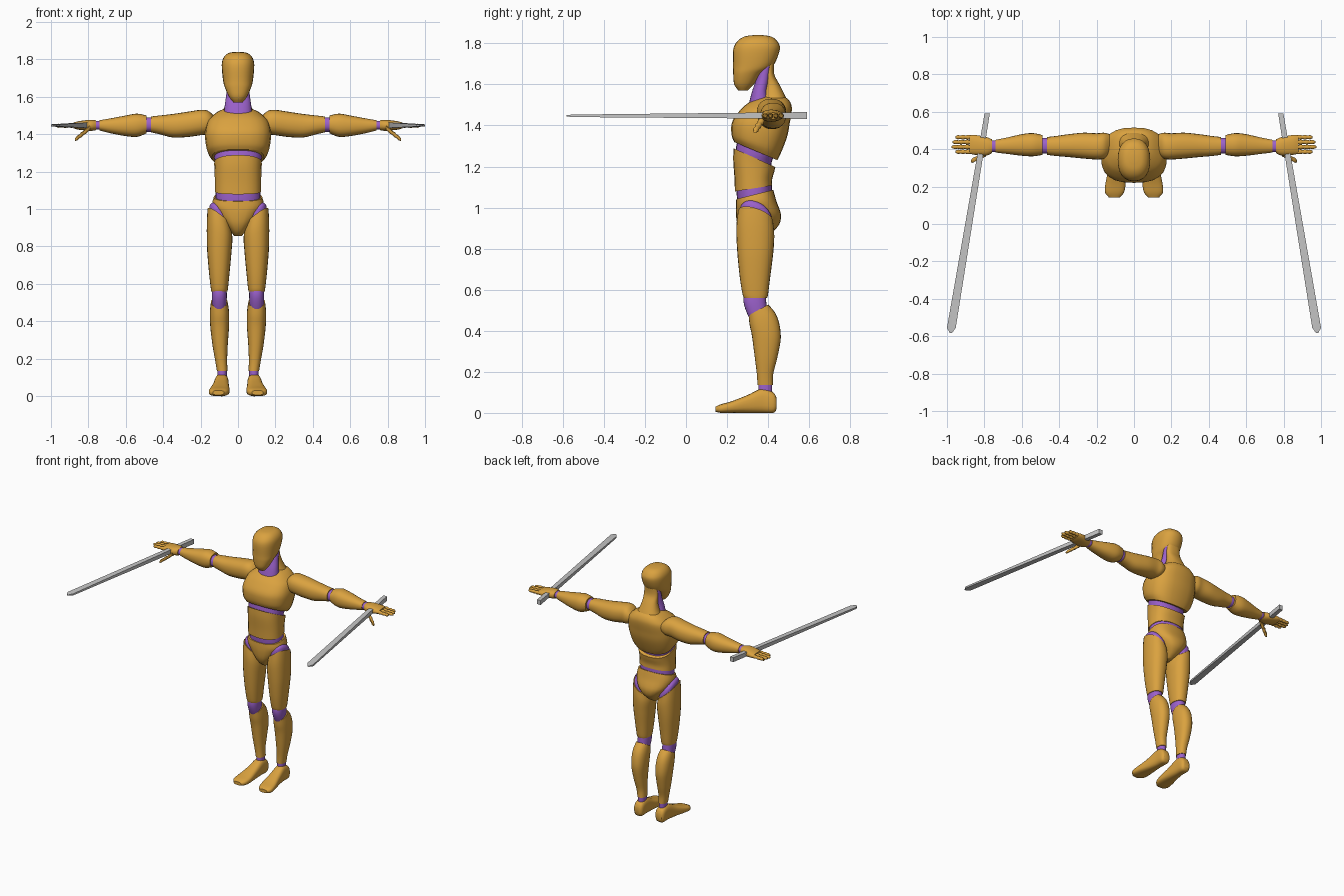
import bpy, bmesh, math

default = bpy.data.objects.get("Cube")
if default:
    bpy.data.objects.remove(default, do_unlink=True)


def material(name, colour):
    mat = bpy.data.materials.new(name)
    mat.use_nodes = True
    mat.diffuse_color = colour
    mat.node_tree.nodes["Principled BSDF"].inputs["Base Color"].default_value = colour
    return mat


SHELL = material("ochre shell", (.70, .36, .05, 1))
JOINT = material("violet joint", (.33, .12, .60, 1))
STEEL = material("light grey steel", (.57, .57, .57, 1))
parts = []


def smooth_sections(sections, steps):
    """Catmull-Rom interpolation between neighbouring cross-sections."""
    last = len(sections) - 1
    result = []
    for i in range(last):
        a, b = sections[max(i - 1, 0)], sections[i]
        c, d = sections[i + 1], sections[min(i + 2, last)]
        for k in range(steps):
            t = k / steps
            result.append([q + t * ((r - p) / 2 + t * (p - 2.5 * q + 2 * r - s / 2
                           + t * (1.5 * (q - r) + (s - p) / 2)))
                           for p, q, r, s in zip(a, b, c, d)])
    return result + [sections[-1]]


def superellipse(angle, power):
    c, s = math.cos(angle), math.sin(angle)
    return (math.copysign(abs(c) ** (2 / power), c),
            math.copysign(abs(s) ** (2 / power), s))


def loft(name, mat, axis, sections, side=1, power=2.3, sides=24, steps=4, warp=None):
    """Skin sections given as (position, low a, high a, low b, high b)."""
    bm = bmesh.new()
    if sides == 4:
        outline = [(1, 1), (-1, 1), (-1, -1), (1, -1)]
    else:
        outline = [superellipse(math.tau * k / sides, power) for k in range(sides)]
    rings = []
    for t, a0, a1, b0, b1 in smooth_sections(sections, steps):
        ring = []
        for u, v in outline:
            a = (a0 + a1 + u * (a1 - a0)) / 2
            b = (b0 + b1 + v * (b1 - b0)) / 2
            x, y, z = {"X": (t, a, b), "Y": (a, t, b), "Z": (a, b, t)}[axis]
            if warp:
                z += warp(x, y, z)
            ring.append(bm.verts.new((x * side, y, z)))
        rings.append(ring)
    for low, high in zip(rings, rings[1:]):
        for k in range(len(low)):
            j = (k + 1) % len(low)
            bm.faces.new((low[k], low[j], high[j], high[k]))
    bm.faces.new(rings[0])
    bm.faces.new(rings[-1])
    bmesh.ops.recalc_face_normals(bm, faces=bm.faces)
    mesh = bpy.data.meshes.new(name)
    bm.to_mesh(mesh)
    bm.free()
    mesh.materials.append(mat)
    obj = bpy.data.objects.new(name, mesh)
    bpy.context.collection.objects.link(obj)
    parts.append(obj)


def trunk(name, mat, sections, **options):
    """Upright central part from (height, half width, front, back)."""
    loft(name, mat, "Z", [(z, -w, w, f, b) for z, w, f, b in sections], **options)


def fade(value, start, end):
    return min(max((value - start) / (end - start), 0), 1)


# Slanted rims of the body shells
def chest_rim(x, y, z):
    return .42 * (.34 - y) * fade(z, 1.4, 1.275)


def belly_rims(x, y, z):
    w = fade(z, 1.09, 1.24)
    return (.45 * w - .18 * (1 - w)) * (.34 - y)


def pelvis_rim(x, y, z):
    return .25 * (y - .34) * fade(z, .98, 1.06)


def hip_slant(x, y, z):
    return (.75 * (x - .1) - .3 * (y - .34)) * fade(z, .78, .94)


def shin_rim(x, y, z):
    return .55 * (y - .35) * fade(z, .38, .5)


# Head and neck
trunk("head", SHELL, [
    (1.57, .025, .255, .30), (1.6, .048, .235, .33), (1.65, .07, .23, .37),
    (1.69, .08, .23, .425), (1.77, .087, .23, .457), (1.81, .077, .25, .445),
    (1.833, .052, .285, .415), (1.84, .02, .33, .37)])
trunk("neck", JOINT, [
    (1.48, .08, .30, .42), (1.56, .07, .32, .40), (1.62, .062, .34, .41),
    (1.69, .06, .36, .42)])
trunk("nape", SHELL, [
    (1.48, .11, .37, .51), (1.54, .075, .37, .485), (1.6, .056, .38, .455),
    (1.65, .054, .38, .43), (1.71, .05, .38, .43)])

# Torso shells over the inner core
trunk("chest", SHELL, [
    (1.275, .14, .235, .445), (1.31, .163, .224, .465), (1.37, .175, .22, .495),
    (1.42, .175, .226, .507), (1.47, .162, .26, .515), (1.5, .135, .29, .513),
    (1.525, .10, .33, .50), (1.54, .06, .36, .48)], power=2.6, warp=chest_rim)
trunk("torso_core", JOINT, [
    (1.0, .115, .255, .42), (1.06, .121, .247, .42), (1.2, .116, .245, .415),
    (1.26, .126, .24, .43), (1.33, .13, .25, .44)])
trunk("belly", SHELL, [
    (1.095, .124, .238, .42), (1.14, .124, .236, .42), (1.2, .125, .23, .43),
    (1.24, .128, .232, .435)], power=2.5, warp=belly_rims)
trunk("pelvis", SHELL, [
    (1.065, .13, .245, .425), (1.02, .137, .243, .44), (.97, .115, .243, .462),
    (.92, .075, .25, .455), (.88, .04, .27, .42), (.855, .02, .30, .38)],
    power=2.5, warp=pelvis_rim)


def build_leg(side, label):
    def limb(name, mat, sections, axis="Z", **options):
        loft(label + "_" + name, mat, axis, sections, side, **options)

    limb("hip", JOINT, [
        (.86, .05, .15, .26, .42), (.95, .045, .155, .262, .42),
        (.985, .05, .148, .27, .41), (1.01, .07, .13, .30, .38)], warp=hip_slant)
    limb("thigh", SHELL, [
        (.95, .038, .163, .253, .425), (.88, .03, .167, .245, .43),
        (.78, .034, .165, .25, .425), (.66, .045, .155, .262, .41),
        (.58, .053, .146, .275, .40), (.56, .056, .143, .282, .395)], warp=hip_slant)
    limb("knee", JOINT, [
        (.62, .065, .135, .295, .385), (.55, .06, .14, .28, .39),
        (.49, .062, .138, .295, .395), (.42, .07, .13, .33, .40)])
    limb("shin", SHELL, [
        (.5, .055, .145, .305, .40), (.44, .048, .15, .31, .445),
        (.37, .048, .148, .322, .462), (.27, .055, .136, .335, .445),
        (.19, .058, .122, .345, .425), (.135, .056, .113, .348, .424)], warp=shin_rim)
    limb("ankle", JOINT, [(.08, .06, .11, .352, .42), (.15, .06, .11, .352, .42)])
    limb("foot", SHELL, [
        (.442, .065, .11, .02, .07), (.425, .052, .122, 0, .1),
        (.37, .05, .125, 0, .118), (.3, .048, .135, 0, .087),
        (.22, .045, .152, 0, .056), (.17, .053, .155, 0, .042),
        (.143, .075, .135, .006, .03)], axis="Y", power=2.8)


def build_arm(side, label):
    def limb(name, mat, sections, **options):
        loft(label + "_" + name, mat, "X", sections, side, **options)

    limb("upper_arm", SHELL, [
        (.13, .37, .48, 1.42, 1.5), (.16, .35, .488, 1.4, 1.525),
        (.2, .345, .485, 1.395, 1.53), (.27, .35, .488, 1.385, 1.52),
        (.35, .358, .48, 1.383, 1.508), (.42, .364, .47, 1.4, 1.5),
        (.465, .37, .465, 1.41, 1.495)])
    limb("elbow", JOINT, [(.44, .376, .46, 1.413, 1.49), (.52, .376, .46, 1.413, 1.49)])
    limb("forearm", SHELL, [
        (.488, .37, .475, 1.405, 1.5), (.54, .362, .486, 1.386, 1.51),
        (.6, .365, .48, 1.39, 1.5), (.68, .375, .462, 1.405, 1.485),
        (.74, .382, .45, 1.42, 1.475)])
    limb("wrist", JOINT, [(.72, .386, .446, 1.424, 1.472), (.78, .386, .446, 1.424, 1.472)])
    limb("palm", SHELL, [
        (.758, .38, .452, 1.422, 1.474), (.79, .366, .465, 1.418, 1.477),
        (.85, .37, .476, 1.424, 1.47), (.88, .376, .474, 1.432, 1.462)])

    # Jointed fingers: a knuckle bulge between slimmer bones
    def digit(name, start, end, radius):
        swell = (1, .8, 1.05, .75, 1, .75, .9, .4)
        sections = []
        for k, s in enumerate(swell):
            t = k / (len(swell) - 1)
            x, y, z = (p + t * (q - p) for p, q in zip(start, end))
            r = radius * s
            sections.append((x, y - r, y + r, z - r, z + r))
        limb(name, SHELL, sections, sides=10, steps=2)

    reach = {"index": .955, "middle": .975, "ring": .97, "little": .955}
    for k, (name, tip) in enumerate(reach.items()):
        y = .386 + .026 * k
        digit(name + "_finger", (.86, y, 1.447), (tip, y, 1.445), .0125)
    digit("thumb", (.79, .375, 1.435), (.872, .335, 1.37), .015)

    # Straight tapering blade held in the palm
    loft(label + "_blade", STEEL, "Y", [
        (.59, .771, .799, 1.432, 1.465), (-.555, .953, 1.0, 1.441, 1.453),
        (-.583, .973, .985, 1.444, 1.45)], side, sides=4, steps=1)


for side, label in ((1, "left"), (-1, "right")):
    build_leg(side, label)
    build_arm(side, label)

# Smooth surfaces with crisp rims
for obj in bpy.context.selected_objects:
    obj.select_set(False)
for obj in parts:
    obj.select_set(True)
bpy.context.view_layer.objects.active = parts[0]
bpy.ops.object.shade_smooth_by_angle(angle=math.radians(40))
